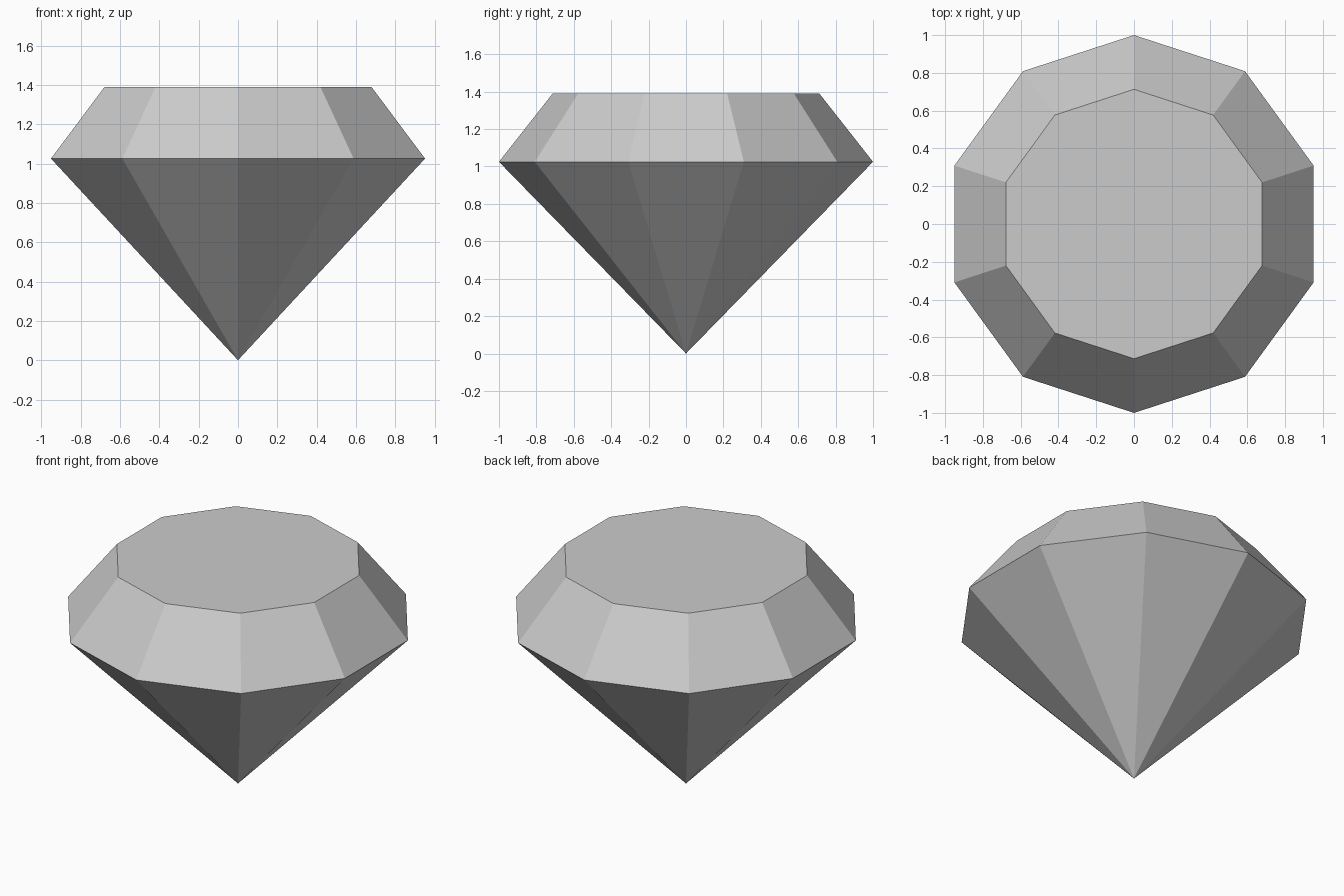
import bpy, bmesh
from math import cos, sin, pi

if "Cube" in bpy.data.objects:
    bpy.data.objects.remove(bpy.data.objects["Cube"])

SIDES = 10
GIRDLE_R, GIRDLE_Z = 1.0, 1.025
TABLE_R, TABLE_Z = 0.713, 1.39

bm = bmesh.new()


def ring(radius, z):
    """Decagon of vertices with a corner on the +y axis."""
    angles = [pi / 2 + 2 * pi * i / SIDES for i in range(SIDES)]
    return [bm.verts.new((radius * cos(a), radius * sin(a), z)) for a in angles]


tip = bm.verts.new((0, 0, 0))
girdle = ring(GIRDLE_R, GIRDLE_Z)
table = ring(TABLE_R, TABLE_Z)

# Flat table on top
bm.faces.new(table)

# Pavilion facets down to the tip, crown facets up to the table
for i in range(SIDES):
    j = (i + 1) % SIDES
    bm.faces.new((tip, girdle[j], girdle[i]))
    bm.faces.new((girdle[i], girdle[j], table[j], table[i]))

bmesh.ops.recalc_face_normals(bm, faces=bm.faces)
mesh = bpy.data.meshes.new("cut_gem")
bm.to_mesh(mesh)
bm.free()
bpy.context.collection.objects.link(bpy.data.objects.new("cut_gem", mesh))
